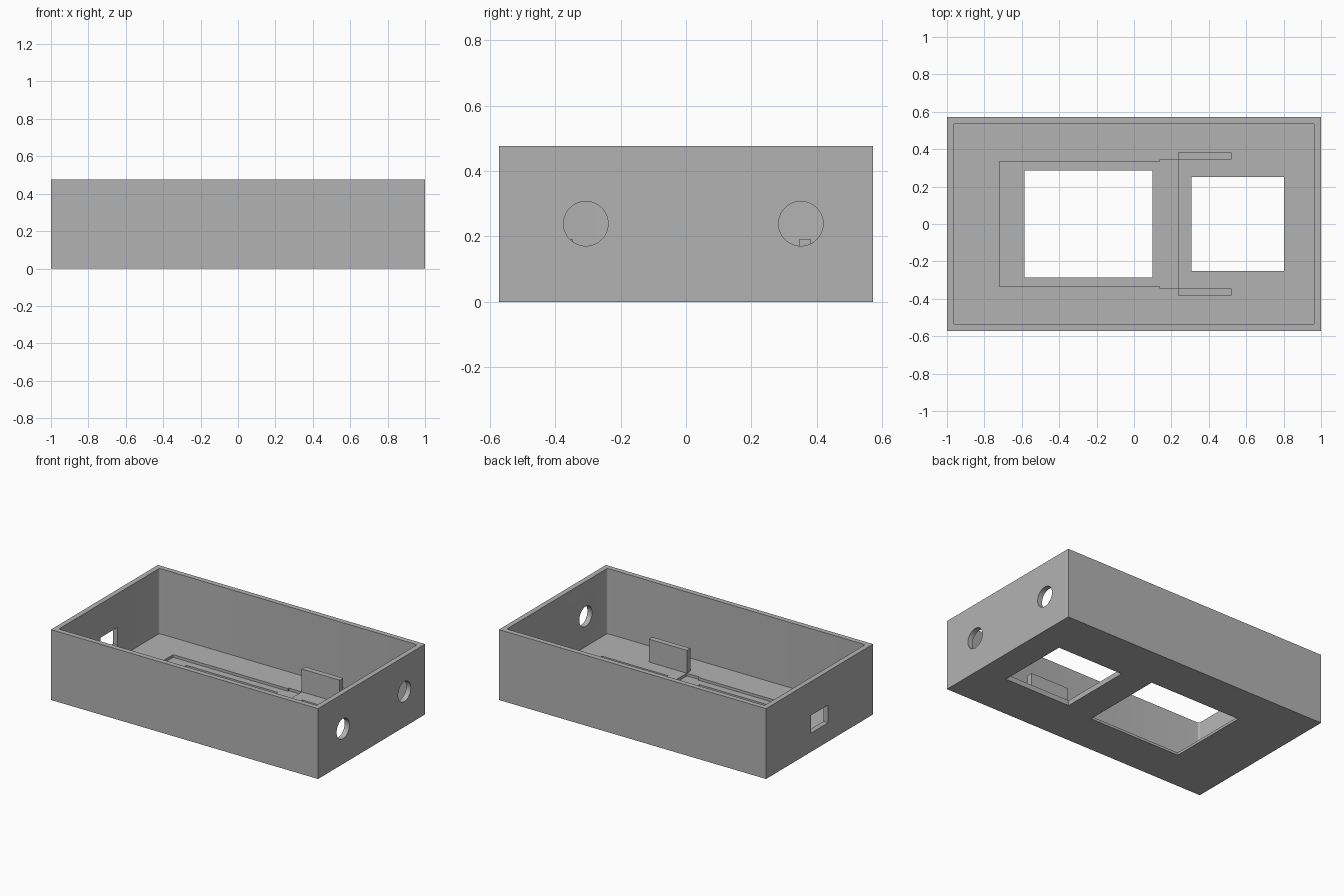
import bpy
import bmesh
import math
from mathutils import Matrix

cube = bpy.data.objects.get("Cube")
if cube:
    bpy.data.objects.remove(cube, do_unlink=True)

grey = bpy.data.materials.new("plain grey")
grey.use_nodes = True
colour = (0.45, 0.45, 0.45, 1)
grey.diffuse_color = colour
grey.node_tree.nodes["Principled BSDF"].inputs["Base Color"].default_value = colour


def add_object(name, bm):
    mesh = bpy.data.meshes.new(name)
    bm.to_mesh(mesh)
    bm.free()
    mesh.materials.append(grey)
    obj = bpy.data.objects.new(name, mesh)
    bpy.context.collection.objects.link(obj)
    return obj


def box(name, x, y, z, corner=0):
    """Box from (min, max) ranges, with optional rounded upright edges."""
    bm = bmesh.new()
    bmesh.ops.create_cube(bm, size=1)
    for v in bm.verts:
        v.co = [r[0] if c < 0 else r[1] for c, r in zip(v.co, (x, y, z))]
    if corner:
        upright = [e for e in bm.edges
                   if abs(e.verts[0].co.z - e.verts[1].co.z) > 0.01]
        bmesh.ops.bevel(bm, geom=upright, offset=corner, segments=4,
                        profile=0.5, affect="EDGES")
    return add_object(name, bm)


def round_hole(name, y, z, radius):
    """Cylinder lying along x through the end wall."""
    bm = bmesh.new()
    bmesh.ops.create_cone(bm, cap_ends=True, segments=64, radius1=radius,
                          radius2=radius, depth=0.2,
                          matrix=Matrix.Translation((1, y, z))
                          @ Matrix.Rotation(math.pi / 2, 4, "Y"))
    return add_object(name, bm)


def cut(target, cutter):
    mod = target.modifiers.new("cut", "BOOLEAN")
    mod.operation = "DIFFERENCE"
    mod.solver = "EXACT"
    mod.object = cutter
    bpy.context.view_layer.objects.active = target
    bpy.ops.object.modifier_apply(modifier=mod.name)
    bpy.data.objects.remove(cutter, do_unlink=True)


# Outer shell, hollowed from above
floor, recess = 0.035, 0.017
tray = box("tray", (-1, 1), (-0.572, 0.572), (0, 0.476))
cut(tray, box("cavity", (-0.965, 0.965), (-0.537, 0.537), (floor, 0.6), 0.012))

# Shallow recess in the floor, slightly wider beside the clips
cut(tray, box("recess", (-0.72, 0.2), (-0.335, 0.335), (recess, 0.1)))
cut(tray, box("recess_end", (0.14, 0.235), (-0.345, 0.345), (recess, 0.1)))

# Windows through the floor
cut(tray, box("large_window", (-0.585, 0.1), (-0.286, 0.286), (-0.1, 0.1)))
cut(tray, box("small_window", (0.308, 0.803), (-0.25, 0.25), (-0.1, 0.1)))

# Two round holes in one end wall, a rectangular port in the other
for y in (-0.306, 0.351):
    cut(tray, round_hole("round_hole", y, 0.239, 0.068))
cut(tray, box("port", (-1.1, -0.9), (-0.092, 0.092), (0.127, 0.247)))

# Upright retaining tabs on either side
for name, side in (("front_tab", -1), ("back_tab", 1)):
    y = sorted((side * 0.345, side * 0.382))
    box(name, (0.235, 0.52), y, (recess, 0.19))

# Crisp flat walls with smooth round holes
bpy.ops.object.select_all(action="DESELECT")
tray.select_set(True)
bpy.context.view_layer.objects.active = tray
bpy.ops.object.shade_smooth_by_angle(angle=math.radians(30))
